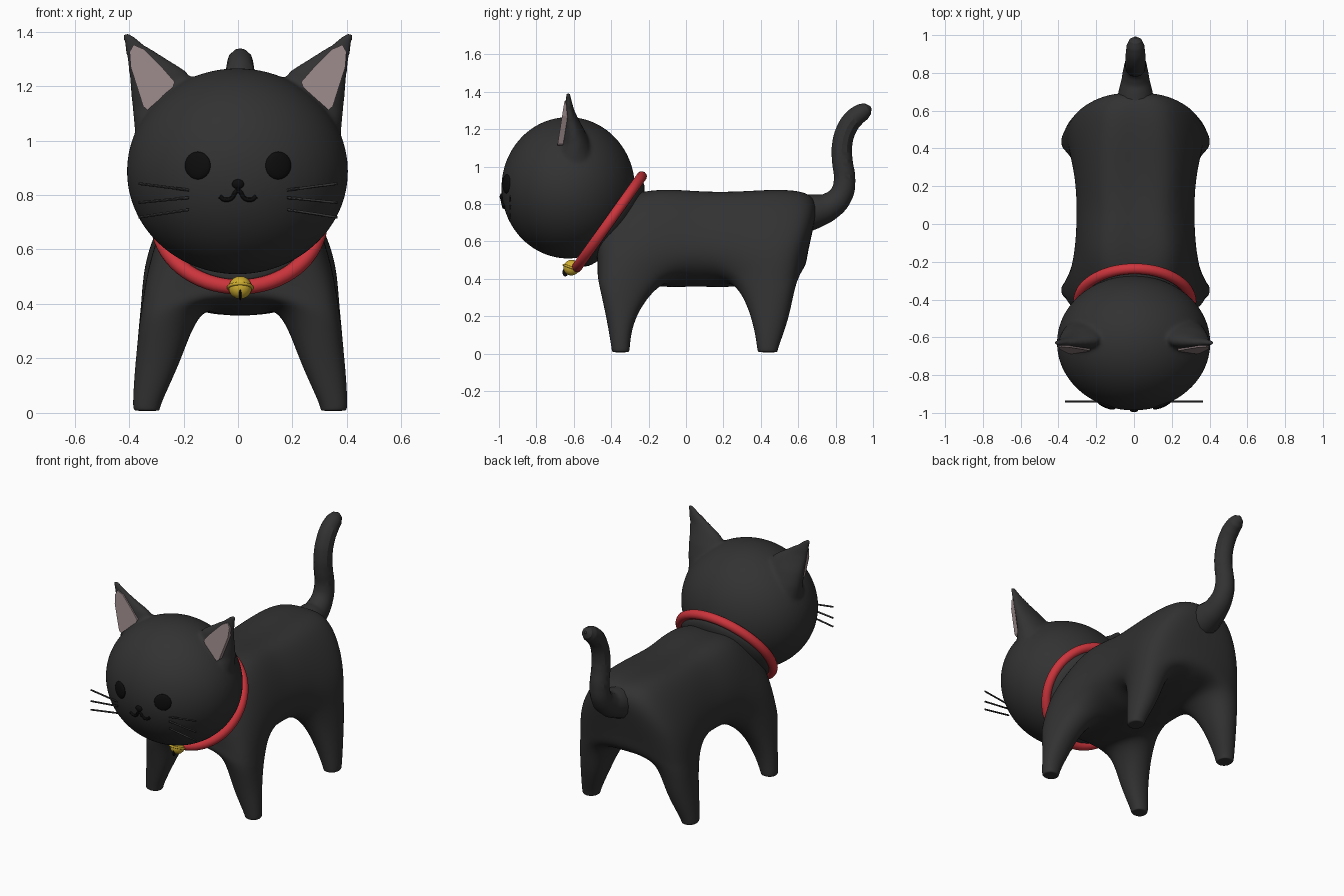
import bpy, bmesh, math
from mathutils import Vector, Matrix

if "Cube" in bpy.data.objects:
    bpy.data.objects.remove(bpy.data.objects["Cube"])


def material(name, r, g, b):
    m = bpy.data.materials.new(name)
    m.diffuse_color = (r, g, b, 1)
    m.use_nodes = True
    m.node_tree.nodes["Principled BSDF"].inputs["Base Color"].default_value = m.diffuse_color
    return m


FUR = material("fur", .032, .032, .032)
BLACK = material("black", .004, .004, .004)
PINK = material("inner ear", .30, .23, .235)
RED = material("red", .60, .035, .045)
GOLD = material("gold", .62, .42, .03)
HEAD, RAD = Vector((-.002, -.63, .887)), Vector((.406, .357, .378))


def finish(name, bm, mat, smooth=True):
    bmesh.ops.recalc_face_normals(bm, faces=bm.faces)
    me = bpy.data.meshes.new(name)
    bm.to_mesh(me)
    bm.free()
    for p in me.polygons:
        p.use_smooth = smooth
    ob = bpy.data.objects.new(name, me)
    bpy.context.collection.objects.link(ob)
    me.materials.append(mat)
    return ob


def ellipsoid(name, centre, radii, mat, turn=0, seg=24):
    bm = bmesh.new()
    m = Matrix.Translation(centre) @ Matrix.Rotation(turn, 4, 'Z') @ Matrix.Diagonal((*radii, 1))
    bmesh.ops.create_uvsphere(bm, u_segments=seg, v_segments=seg * 2 // 3, radius=1, matrix=m)
    return finish(name, bm, mat)


def tube(name, pts, mat):
    """Round tube through points (x, y, z, radius)."""
    cu = bpy.data.curves.new(name, 'CURVE')
    cu.dimensions, cu.bevel_depth, cu.bevel_resolution = '3D', 1, 4
    cu.use_fill_caps, cu.resolution_u = True, 6
    sp = cu.splines.new('BEZIER')
    sp.bezier_points.add(len(pts) - 1)
    for b, (x, y, z, r) in zip(sp.bezier_points, pts):
        b.co, b.radius = (x, y, z), r
        b.handle_left_type = b.handle_right_type = 'AUTO'
    cu.materials.append(mat)
    ob = bpy.data.objects.new(name, cu)
    bpy.context.collection.objects.link(ob)
    bpy.ops.object.select_all(action='DESELECT')
    ob.select_set(True)
    bpy.context.view_layer.objects.active = ob
    bpy.ops.object.convert(target='MESH')
    bpy.ops.object.shade_smooth_by_angle()


def torus(name, loc, rx, R, r, mat):
    bpy.ops.mesh.primitive_torus_add(location=loc, rotation=(rx, 0, 0), major_radius=R,
                                     minor_radius=r, major_segments=64, minor_segments=14)
    ob = bpy.context.object
    ob.name = name
    ob.data.materials.append(mat)
    bpy.ops.object.shade_smooth()
    return ob


def head_y(x, z):
    d = 1 - ((x - HEAD.x) / RAD.x) ** 2 - ((z - HEAD.z) / RAD.z) ** 2
    return HEAD.y - RAD.y * math.sqrt(max(d, 0))


def fit_to_surface(bm, steps=8):
    """Push cage points outward so the subdivided surface passes through them."""
    target = {v: v.co.copy() for v in bm.verts}
    for _ in range(steps):
        move = {}
        for v in bm.verts:
            n, s = len(v.link_edges), Vector()
            for e in v.link_edges:
                s += 4 * e.other_vert(v).co
            for f in v.link_faces:
                fv = list(f.verts)
                s += fv[(fv.index(v) + 2) % 4].co
            move[v] = target[v] - (n * n * v.co + s) / (n * (n + 5))
        for v, d in move.items():
            v.co += d


# Body: half rings from spine to belly, mirrored, with legs drawn from the underside
stations = [
    [(0, -.42, .78), (.15, -.41, .76), (.265, -.43, .60), (.325, -.44, .40), (.16, -.42, .38), (0, -.42, .40)],
    [(0, -.20, .866), (.19, -.20, .84), (.31, -.17, .62), (.31, -.15, .42), (.15, -.15, .366), (0, -.15, .36)],
    [(0, .06, .866), (.18, .06, .84), (.305, .06, .62), (.275, .06, .45), (.14, .06, .372), (0, .06, .36)],
    [(0, .32, .866), (.19, .32, .84), (.315, .30, .62), (.31, .275, .42), (.15, .275, .366), (0, .27, .36)],
    [(0, .64, .855), (.17, .60, .835), (.29, .60, .64), (.33, .565, .41), (.16, .55, .38), (0, .57, .41)]]
bm = bmesh.new()
rings = []
for st in stations:
    full = st + [(-x, y, z) for x, y, z in st[4:0:-1]]
    rings.append([bm.verts.new(p) for p in full])
leg_rings = {0: [(.20, .30, -.345, .060, .060), (.04, .34, -.35, .038, .036), (.008, .34, -.35, .027, .025)],
             3: [(.20, .30, .447, .060, .074), (.04, .34, .438, .038, .042), (.008, .34, .438, .027, .030)]}
for k in range(4):
    a, b = rings[k], rings[k + 1]
    for i in range(10):
        j = (i + 1) % 10
        if not (k in leg_rings and i in (3, 6)):
            bm.faces.new((a[i], a[j], b[j], b[i]))
    for side, out, inn in ((1, 3, 4), (-1, 7, 6)):
        loop = [a[out], a[inn], b[inn], b[out]]
        for z, cx, cy, hx, hy in leg_rings.get(k, []):
            new = [bm.verts.new((side * (cx + u * hx), cy + w * hy, z))
                   for u, w in ((1, -1), (-1, -1), (-1, 1), (1, 1))]
            for i in range(4):
                bm.faces.new((loop[i], loop[i - 1], new[i - 1], new[i]))
            loop = new
        if k in leg_rings:
            bm.faces.new(loop)
for r, c1, c2 in ((rings[0], (0, -.48, .60), (0, -.47, .48)), (rings[4], (0, .685, .70), (0, .65, .53))):
    c1, c2 = bm.verts.new(c1), bm.verts.new(c2)
    for t, s1, s2, b in ((1, 2, 3, 4), (9, 8, 7, 6)):
        bm.faces.new((r[0], r[t], r[s1], c1))
        bm.faces.new((c1, r[s1], r[s2], c2))
        bm.faces.new((c2, r[s2], r[b], r[5]))
fit_to_surface(bm)
body = finish("body_and_legs", bm, FUR)
body.location.x = .008
sub = body.modifiers.new("Subdivision", 'SUBSURF')
sub.levels = sub.render_levels = 4

# Tail
tube("tail", [(.008, .60, .745, .11), (.008, .69, .762, .092), (.008, .77, .79, .073), (.008, .83, .85, .062),
              (.008, .848, .93, .057), (.008, .836, 1.03, .055), (.008, .834, 1.11, .054),
              (.008, .858, 1.20, .053), (.008, .90, 1.26, .052), (.008, .945, 1.293, .047),
              (.008, .972, 1.309, .034), (.008, .988, 1.318, .008)], FUR)

# Head with ears blended in: lofted ear rings (z, x0, x1, y0, y1)
ear = [(1.00, .05, .375, -.74, -.46), (1.12, .10, .388, -.677, -.51), (1.20, .15, .396, -.666, -.545),
       (1.255, .19, .402, -.659, -.575), (1.30, .26, .409, -.652, -.597), (1.35, .34, .418, -.645, -.61),
       (1.385, .385, .424, -.642, -.616), (1.397, .398, .422, -.638, -.62)]
bm = bmesh.new()
bmesh.ops.create_uvsphere(bm, u_segments=64, v_segments=40, radius=1,
                          matrix=Matrix.Translation(HEAD) @ Matrix.Diagonal((*RAD, 1)))
N = 24
for side in (-1, 1):
    prev = None
    for z, x0, x1, y0, y1 in ear:
        ring = [bm.verts.new((side * ((x0 + x1) / 2 + (x1 - x0) / 2 * math.cos(t)),
                              (y0 + y1) / 2 + (y1 - y0) / 2 * math.sin(t), z))
                for t in (2 * math.pi * i / N for i in range(N))]
        if prev:
            for i in range(N):
                bm.faces.new((prev[i - 1], prev[i], ring[i], ring[i - 1]))
        else:
            bm.faces.new(ring)
        prev = ring
    bm.faces.new(prev)
head = finish("head", bm, FUR)
rm = head.modifiers.new("Remesh", 'REMESH')
rm.mode, rm.voxel_size, rm.use_smooth_shade = 'VOXEL', .01, True
sm = head.modifiers.new("Smooth", 'SMOOTH')
sm.factor, sm.iterations = .5, 10

# Inner ears: thin rounded triangles
tri = [(.384, 1.352), (.398, 1.325), (.394, 1.27), (.348, 1.125), (.332, 1.112),
       (.24, 1.195), (.232, 1.215), (.28, 1.27), (.345, 1.335)]
for side, label in ((-1, "left"), (1, "right")):
    bm = bmesh.new()
    f = bm.faces.new([bm.verts.new((side * x, -.65 - (1.35 - z) * .16, z)) for x, z in tri])
    ext = bmesh.ops.extrude_face_region(bm, geom=[f])
    for v in ext["geom"]:
        if isinstance(v, bmesh.types.BMVert):
            v.co.y += .03
    if f.is_valid and len(f.edges[0].link_faces) < 2:
        bm.normal_update()
    finish("inner_ear_" + label, bm, PINK, False)

    # Eyes and whiskers
    x = side * .148
    ellipsoid("eye_" + label, (x, head_y(x, .908) + .003, .908), (.051, .014, .051), BLACK, side * .4)
    for i, (za, zb) in enumerate(((.818, .842), (.79, .772), (.746, .718))):
        tube(f"whisker_{label}_{i}", [(side * .18, -.94, za, .005), (side * .365, -.94, zb, .005)], FUR)

# Nose and mouth
ellipsoid("nose", (0, head_y(0, .84), .84), (.022, .012, .018), BLACK)
mouth = [(-.067, .795), (-.05, .783), (-.025, .787), (0, .815), (.025, .787), (.05, .783), (.067, .795)]
tube("mouth", [(x, head_y(x, z) - .002, z, .008) for x, z in mouth], BLACK)
tube("mouth_line", [(0, head_y(0, z) - .002, z, .008) for z in (.84, .81)], BLACK)

# Neck, collar and bell
tilt = math.radians(54.5)
neck = ellipsoid("neck", (0, 0, 0), (.29, .28, .09), FUR, seg=36)
neck.location, neck.rotation_euler.x = (0, -.40, .70), tilt
torus("collar", (.004, -.41, .705), tilt, .298, .028, RED)
ellipsoid("bell", (.008, -.613, .46), (.043, .043, .042), GOLD, seg=15)
torus("bell_band", (.008, -.613, .46), -.35, .043, .006, GOLD)
ellipsoid("bell_slot", (.008, -.645, .435), (.005, .016, .022), BLACK, seg=12)
